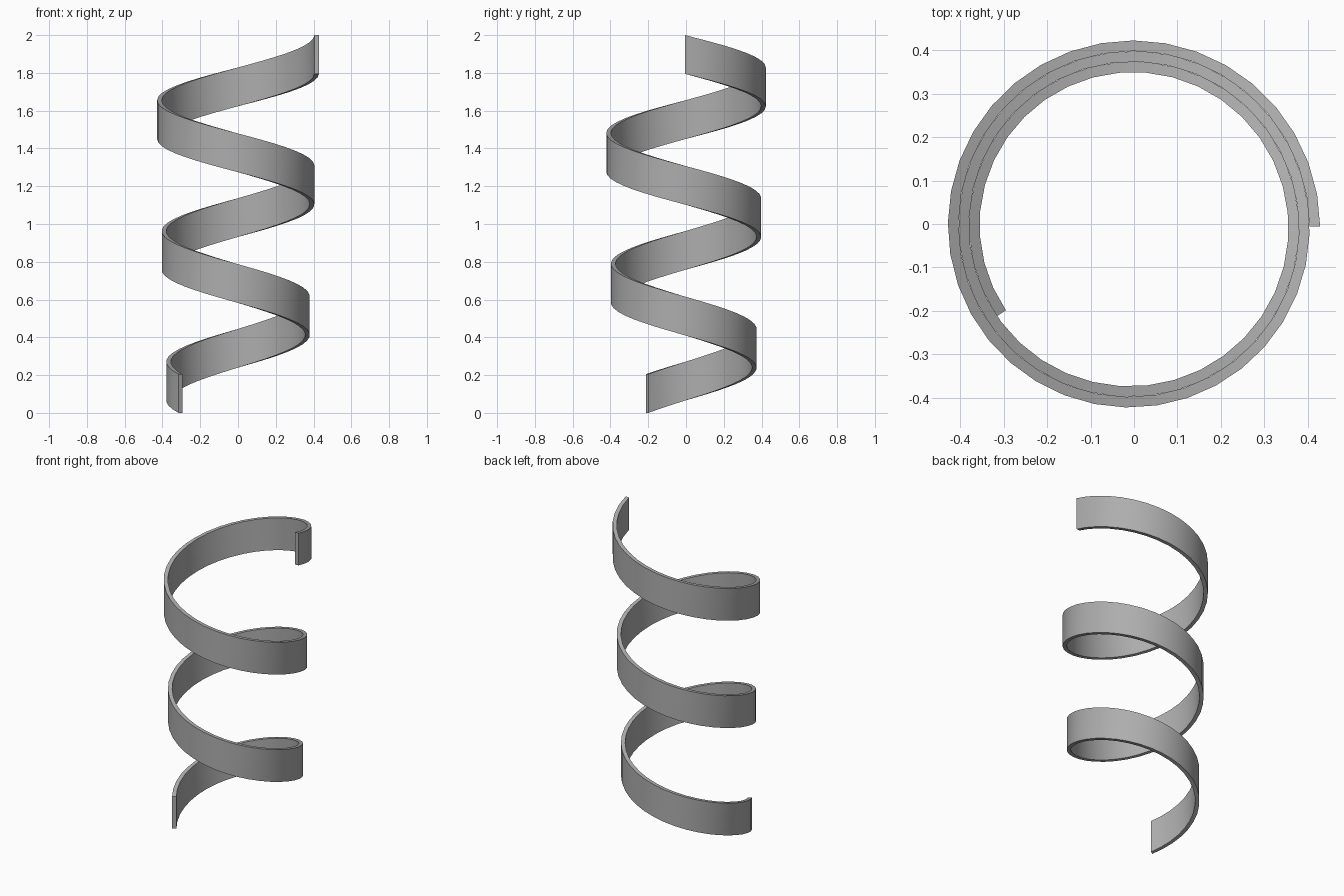
import bpy, bmesh, math

if "Cube" in bpy.data.objects:
    bpy.data.objects.remove(bpy.data.objects["Cube"])

SEGMENTS = 94
SWEEP = math.radians(933.7)      # total winding angle
GROWTH = 0.0243                  # radius gained per turn
THICK, BAND, HEIGHT = 0.0243, 0.205, 2.0
CENTRE = (-0.006, -0.006)
R_TOP = 0.4345                   # outer radius at the top end

# Spiral ribbon: rectangular section swept down from the top end
bm = bmesh.new()
rings = []
for i in range(SEGMENTS + 1):
    t = i / SEGMENTS
    a = SWEEP * t
    outer = R_TOP - GROWTH * a / math.tau
    z = (HEIGHT - BAND) * (1 - t)
    section = [(outer - THICK, z), (outer, z), (outer, z + BAND), (outer - THICK, z + BAND)]
    rings.append([bm.verts.new((CENTRE[0] + r * math.cos(a), CENTRE[1] + r * math.sin(a), h))
                  for r, h in section])
for p, q in zip(rings, rings[1:]):
    for k in range(4):
        j = (k + 1) % 4
        bm.faces.new((p[k], p[j], q[j], q[k]))

# End caps
bm.faces.new(rings[0])
bm.faces.new(rings[-1])
bmesh.ops.recalc_face_normals(bm, faces=bm.faces)

mesh = bpy.data.meshes.new("spiral_ribbon")
bm.to_mesh(mesh)
bm.free()
ribbon = bpy.data.objects.new("spiral_ribbon", mesh)
bpy.context.collection.objects.link(ribbon)

# Dark grey finish
grey = bpy.data.materials.new("dark_grey")
grey.diffuse_color = (0.42, 0.42, 0.42, 1)
grey.use_nodes = True
grey.node_tree.nodes["Principled BSDF"].inputs["Base Color"].default_value = grey.diffuse_color
mesh.materials.append(grey)

bpy.context.view_layer.objects.active = ribbon
ribbon.select_set(True)
bpy.ops.object.shade_smooth_by_angle(angle=math.radians(30))
